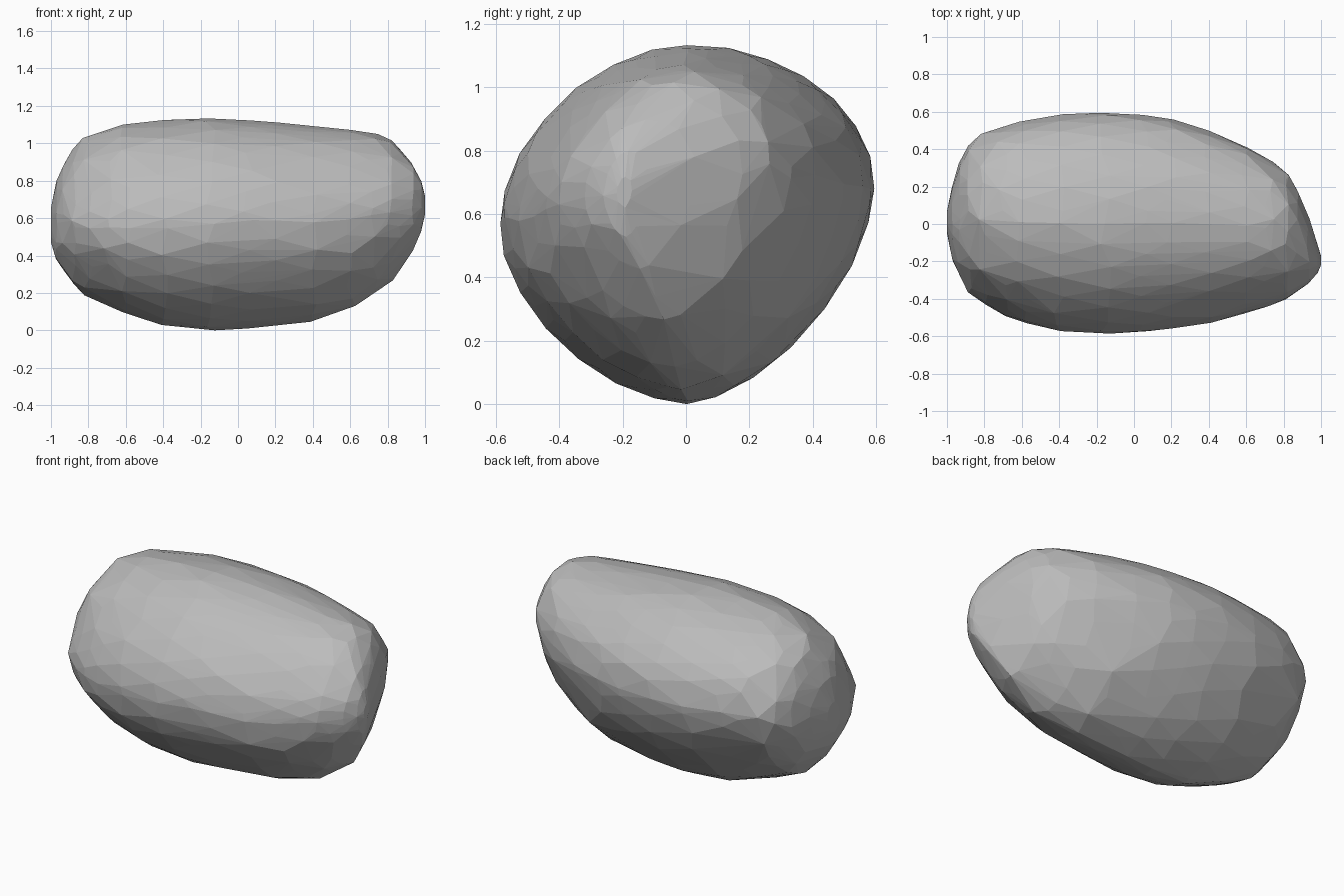
import bpy, bmesh, math, random

cube = bpy.data.objects.get("Cube")
if cube:
    bpy.data.objects.remove(cube, do_unlink=True)

random.seed(4)

stone = bpy.data.materials.new("stone_grey")
stone.use_nodes = True
colour = (0.5, 0.5, 0.5, 1)
stone.diffuse_color = colour
stone.node_tree.nodes["Principled BSDF"].inputs["Base Color"].default_value = colour

# Stations along the boulder: x, lowest z, highest z, front y, back y
STATIONS = [
    (-1.0, .47, .66, -.05, .07), (-.97, .38, .80, -.20, .20),
    (-.93, .32, .89, -.28, .33), (-.87, .25, .97, -.37, .42),
    (-.80, .19, 1.03, -.43, .48), (-.70, .145, 1.075, -.49, .52),
    (-.60, .10, 1.10, -.53, .55), (-.40, .03, 1.125, -.575, .585),
    (-.15, .0, 1.137, -.59, .595), (.05, .012, 1.127, -.575, .585),
    (.20, .03, 1.115, -.56, .56), (.40, .05, 1.095, -.53, .50),
    (.60, .12, 1.075, -.48, .41), (.72, .20, 1.055, -.44, .335),
    (.80, .27, 1.02, -.405, .265), (.86, .34, .97, -.37, .18),
    (.93, .43, .90, -.32, .03), (.98, .53, .80, -.26, -.12),
    (1.0, .62, .72, -.22, -.17),
]
SIDES = 28


def section(x, low, high, front, back, shift):
    """Ring of four curved quadrants, leaning up and back towards the +x end."""
    lean = min(1, max(0, x / .85)) ** 1.5
    tail = min(1, max(0, -x / .85))
    height, middle = high - low, (front + back) / 2
    slide = .1 * lean * (back - front) / 2
    for i in range(SIDES):
        # Keep the four extremes exact, stagger everything else
        a = math.tau * (i if i % (SIDES // 4) == 0 else i + shift) / SIDES
        c, s = math.cos(a), math.sin(a)
        if c > 0:
            edge, core = back, low + height * (.6 + .06 * lean)
            power = 2 + .25 * lean if s > 0 else 1.62
        else:
            edge, core = front, low + height * (.52 - .04 * lean - .1 * tail)
            power = 1.78 if s > 0 else 1.72
        ridge = middle + (slide if s > 0 else 0)
        y = ridge + abs(c) ** (2 / power) * (edge - ridge)
        z = core + abs(s) ** (2 / power) * ((high if s > 0 else low) - core)
        yield x, y, z


# Wrap a faceted skin around the staggered rings
bm = bmesh.new()
for n, (x, low, high, front, back) in enumerate(STATIONS):
    for px, py, pz in section(x, low, high, front, back, .5 * (n % 2)):
        wear = 1 + random.uniform(-.007, .005)
        nudge = random.uniform(-1, 1) * min(.03, .15 * (1 - abs(x)))
        bm.verts.new((px + nudge, py * wear, .6 + (pz - .6) * wear))
bmesh.ops.convex_hull(bm, input=bm.verts)
loose = [v for v in bm.verts if not v.link_faces]
bmesh.ops.delete(bm, geom=loose, context='VERTS')
bmesh.ops.remove_doubles(bm, verts=bm.verts, dist=.02)
bmesh.ops.recalc_face_normals(bm, faces=bm.faces)

# Rest the boulder on the ground
base = min(v.co.z for v in bm.verts)
bmesh.ops.translate(bm, verts=bm.verts, vec=(0, 0, -base))

mesh = bpy.data.meshes.new("boulder")
bm.to_mesh(mesh)
bm.free()
mesh.materials.append(stone)
boulder = bpy.data.objects.new("boulder", mesh)
bpy.context.collection.objects.link(boulder)
